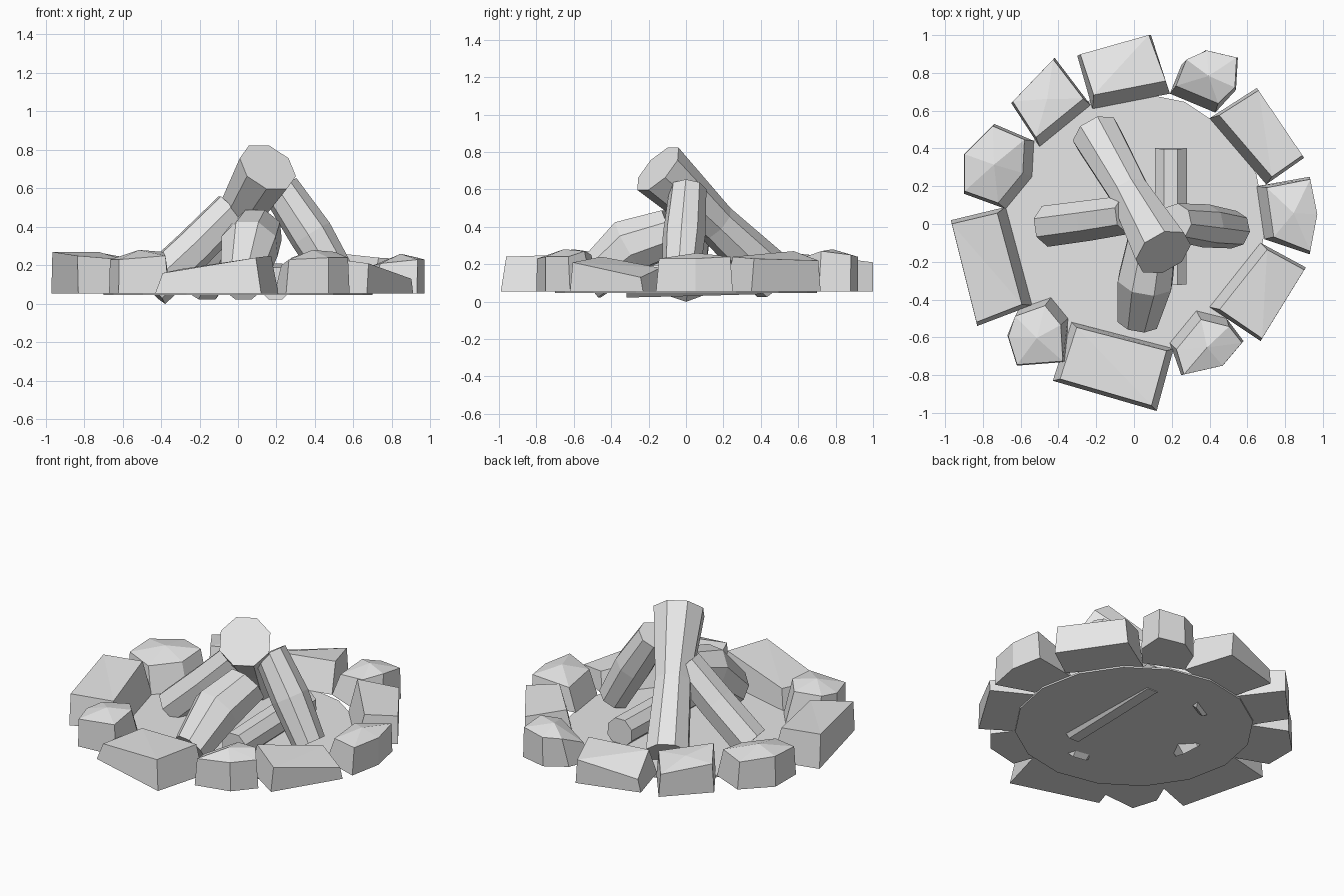
import bpy, bmesh
from math import cos, sin, tau
from mathutils import Vector

cube = bpy.data.objects.get("Cube")
if cube:
    bpy.data.objects.remove(cube, do_unlink=True)

GROUND = 0.055

grey = bpy.data.materials.new("pale_grey")
grey.use_nodes = True
grey.diffuse_color = (0.8, 0.8, 0.8, 1)
grey.node_tree.nodes["Principled BSDF"].inputs["Base Color"].default_value = (0.8, 0.8, 0.8, 1)


def finish(name, bm):
    """Turn a bmesh into a flat-shaded object in the scene."""
    bmesh.ops.recalc_face_normals(bm, faces=bm.faces)
    mesh = bpy.data.meshes.new(name)
    bm.to_mesh(mesh)
    bm.free()
    mesh.materials.append(grey)
    obj = bpy.data.objects.new(name, mesh)
    bpy.context.collection.objects.link(obj)
    return obj


def loft(bm, rings):
    """Skin a stack of equal rings; returns the vertex rings."""
    loops = [[bm.verts.new(p) for p in ring] for ring in rings]
    count = len(loops[0])
    for low, high in zip(loops, loops[1:]):
        for i in range(count):
            j = (i + 1) % count
            bm.faces.new((low[i], low[j], high[j], high[i]))
    return loops


def stone(name, corners, inset=0.93, outward=0.02, peak=None):
    """Rough block: each corner is (x, y, top height); peak adds a raised middle."""
    foot = [Vector((x, y, GROUND)) for x, y, h in corners]
    centre = sum(foot, Vector()) / len(foot)
    away = Vector((centre.x, centre.y, 0)).normalized()
    top = []
    for p, (x, y, h) in zip(foot, corners):
        inner = (p - centre).dot(away) < 0
        q = centre + (p - centre) * inset + away * (outward * 2 if inner else outward * 0.5)
        top.append(Vector((q.x, q.y, h)))
    bm = bmesh.new()
    low, high = loft(bm, [foot, top])
    bm.faces.new(low)
    cap = bm.faces.new(high)
    if peak:
        tip = bmesh.ops.poke(bm, faces=[cap])["verts"][0]
        tip.co.z = peak
    else:
        bmesh.ops.triangulate(bm, faces=[cap])
    finish(name, bm)


def log(name, path, radii, sides=8, turn=0.0):
    """Faceted log whose rings are square to the line from foot to tip."""
    points = [Vector(p) for p in path]
    axis = (points[-1] - points[0]).normalized()
    side = axis.cross(Vector((0, 0, 1))).normalized()
    up = side.cross(axis)
    rings = []
    for p, r in zip(points, radii):
        angles = [tau * (i + turn) / sides for i in range(sides)]
        rings.append([p + (side * cos(a) + up * sin(a)) * r for a in angles])
    bm = bmesh.new()
    loops = loft(bm, rings)
    bm.faces.new(loops[0])
    bm.faces.new(loops[-1])
    finish(name, bm)


# Thin ground disc, its rim tucked under the stones
bm = bmesh.new()
loops = loft(bm, [[(0.7 * cos(tau * i / 16), 0.7 * sin(tau * i / 16), z) for i in range(16)]
                  for z in (0.045, GROUND)])
bm.faces.new(loops[0])
bm.faces.new(loops[-1])
finish("ground_disc", bm)

# Ring of stones: long blocks
stone("stone_back", [(-.30, .89, .14), (.09, 1.0, .21), (.19, .69, .24), (-.22, .61, .23)], outward=.03)
stone("stone_back_left_side", [(.65, .72, .22), (.90, .35, .23), (.70, .21, .24), (.40, .56, .27)])
stone("stone_front_left_side", [(.67, -.10, .18), (.91, -.23, .13), (.67, -.62, .21), (.40, -.44, .24)])
stone("stone_front", [(-.33, -.52, .18), (.21, -.66, .25), (.12, -.99, .24), (-.43, -.83, .16)],
      inset=.88, outward=.0)
stone("stone_right", [(-.97, .02, .27), (-.68, .09, .27), (-.54, -.43, .23), (-.83, -.54, .25)])
stone("stone_back_right", [(-.42, .88, .2), (-.23, .63, .23), (-.50, .41, .27), (-.65, .64, .24)], peak=.25)

# Ring of stones: chunky rounded blocks
stone("stone_back_left",
      [(.25, .84, .24), (.38, .92, .24), (.55, .88, .25), (.54, .71, .27), (.43, .59, .24), (.19, .69, .18)],
      peak=.28)
stone("stone_left",
      [(.65, .20, .2), (.93, .25, .24), (.97, .05, .23), (.93, -.16, .23), (.69, -.08, .21)], peak=.26)
stone("stone_front_left",
      [(.33, -.46, .25), (.49, -.50, .27), (.58, -.62, .24), (.47, -.75, .24), (.25, -.80, .23), (.19, -.63, .2)],
      peak=.28)
stone("stone_front_right",
      [(-.44, -.39, .25), (-.35, -.50, .27), (-.36, -.73, .25), (-.62, -.75, .23), (-.67, -.59, .23),
       (-.61, -.45, .24)], peak=.28)
stone("stone_right_back",
      [(-.74, .53, .23), (-.53, .44, .24), (-.54, .25, .22), (-.68, .08, .22), (-.90, .16, .24),
       (-.90, .37, .25)], peak=.27)

# Leaning logs
log("tall_log", [(-.20, .475, .12), (-.02, .16, .42), (.155, -.15, .71)], (.135, .112, .158), turn=.5)
log("right_log", [(-.455, -.01, .08), (-.23, .02, .29), (-.03, .05, .49)], (.112, .11, .105), sides=7, turn=.25)
log("left_log", [(.53, -.03, .11), (.38, -.01, .36), (.22, .01, .60)], (.1, .115, .1))
log("front_log", [(.02, -.515, .115), (.06, -.3, .30), (.10, -.06, .38)], (.115, .155, .135), turn=.5)

# Log lying half sunk in the ground
log("lying_log", [(.195, -.32, .105), (.195, .04, .115), (.195, .40, .125)], (.09, .092, .092), turn=.5)
